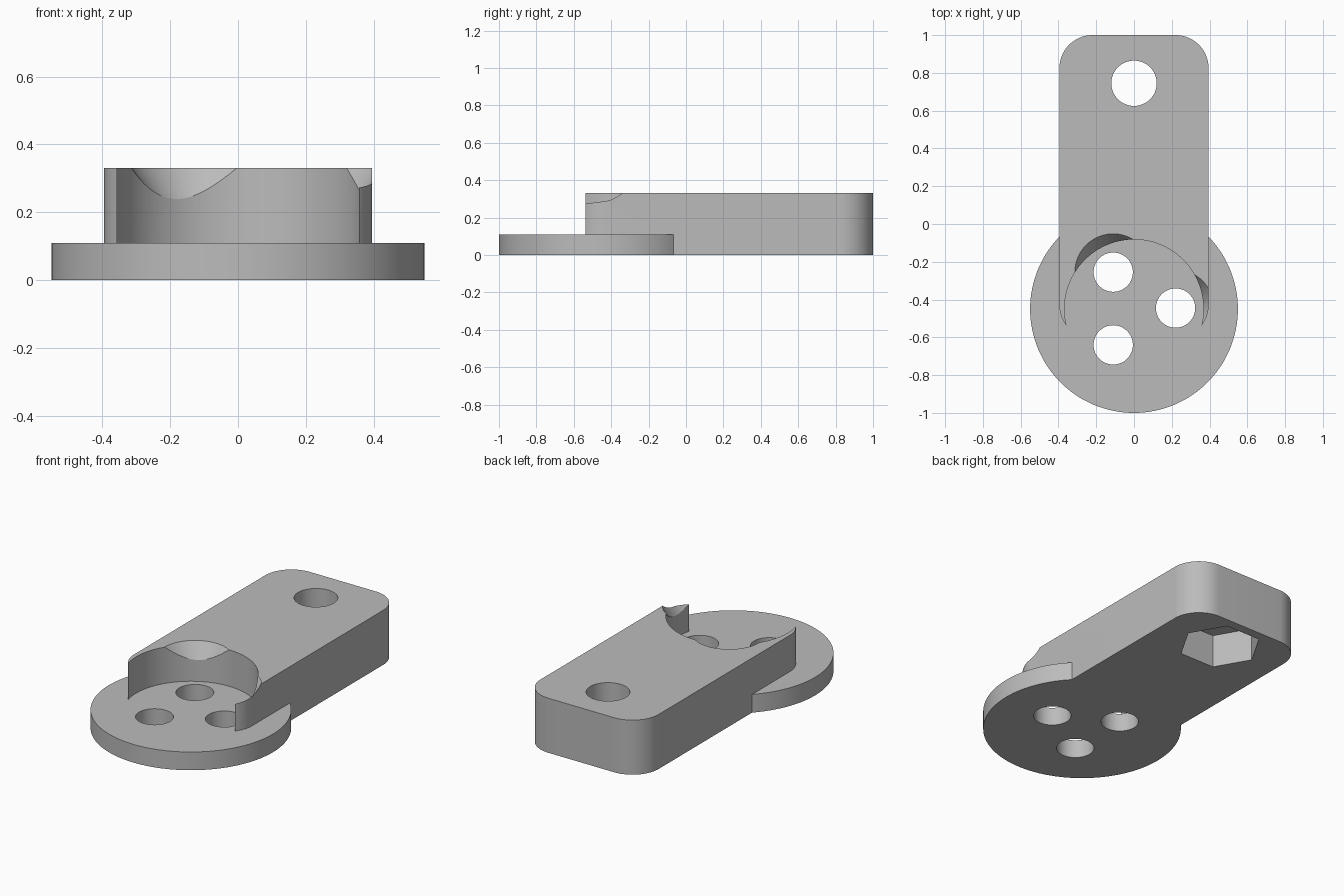
import bpy, bmesh, math

cube = bpy.data.objects.get("Cube")
if cube:
    bpy.data.objects.remove(cube, do_unlink=True)

HEIGHT, PLATE = 0.33, 0.11
ARM_HALF = 0.395
DISC_Y = -0.45
NUT_Y = 0.745
SCREWS = [(-0.11, -0.255), (0.22, -0.445), (-0.11, -0.64)]

grey = bpy.data.materials.new("plain_grey")
grey.use_nodes = True
colour = (0.5, 0.5, 0.5, 1)
grey.diffuse_color = colour
grey.node_tree.nodes["Principled BSDF"].inputs["Base Color"].default_value = colour


def finish(name, bm):
    mesh = bpy.data.meshes.new(name)
    bm.to_mesh(mesh)
    bm.free()
    mesh.materials.append(grey)
    obj = bpy.data.objects.new(name, mesh)
    bpy.context.collection.objects.link(obj)
    return obj


def round_part(name, x, y, z0, z1, r0, r1=None, sides=96):
    """Upright cylinder, prism or cone between two heights."""
    bm = bmesh.new()
    bmesh.ops.create_cone(bm, cap_ends=True, segments=sides, radius1=r0,
                          radius2=r0 if r1 is None else r1, depth=z1 - z0)
    bmesh.ops.translate(bm, verts=bm.verts, vec=(x, y, (z0 + z1) / 2))
    return finish(name, bm)


def combine(target, tool, operation):
    """Apply a boolean and discard the tool."""
    mod = target.modifiers.new(operation.lower(), 'BOOLEAN')
    mod.operation, mod.solver, mod.object = operation, 'EXACT', tool
    bpy.context.view_layer.objects.active = target
    bpy.ops.object.modifier_apply(modifier=mod.name)
    bpy.data.objects.remove(tool, do_unlink=True)


# Arm: a block with four rounded upright corners
y0, y1 = -0.605, 1.0
bm = bmesh.new()
bmesh.ops.create_cube(bm, size=1)
bmesh.ops.scale(bm, verts=bm.verts, vec=(2 * ARM_HALF, y1 - y0, HEIGHT))
bmesh.ops.translate(bm, verts=bm.verts, vec=(0, (y0 + y1) / 2, HEIGHT / 2))
upright = [e for e in bm.edges
           if abs(e.verts[0].co.z - e.verts[1].co.z) > HEIGHT / 2]
bmesh.ops.bevel(bm, geom=upright, offset=0.175, segments=16, profile=0.5,
                affect='EDGES')
bracket = finish("mounting_bracket", bm)

# Round pocket above the disc, leaving two thin horns
combine(bracket, round_part("pocket_cutter", 0, DISC_Y, PLATE / 2, 0.5, 0.368, sides=128),
        'DIFFERENCE')

# Disc base joined to the arm
combine(bracket, round_part("base_disc", 0, DISC_Y, 0, PLATE, 0.55, sides=128), 'UNION')

# Screw holes with flared tool clearance
for x, y in SCREWS:
    combine(bracket, round_part("screw_hole", x, y, -0.1, 0.2, 0.104, sides=64), 'DIFFERENCE')
    slope = 0.65
    low, high = 0.13, 0.4
    combine(bracket, round_part("clearance_cone", x, y, low, high,
                                0.203 - slope * (HEIGHT - low),
                                0.203 + slope * (high - HEIGHT)), 'DIFFERENCE')

# Bolt hole with a six-sided nut recess underneath
combine(bracket, round_part("bolt_hole", 0, NUT_Y, -0.1, 0.5, 0.12, sides=64), 'DIFFERENCE')
nut = round_part("nut_recess", 0, NUT_Y, -0.1, 0.2, 0.23, sides=6)
# Turn the recess so two corners point sideways
for v in nut.data.vertices:
    dx, dy = v.co.x, v.co.y - NUT_Y
    angle = round(math.atan2(dy, dx) / (math.pi / 3) - 0.01) * math.pi / 3
    v.co.x, v.co.y = 0.23 * math.cos(angle), NUT_Y + 0.23 * math.sin(angle)
combine(bracket, nut, 'DIFFERENCE')

# Smooth curved walls, crisp edges
bpy.ops.object.select_all(action='DESELECT')
bracket.select_set(True)
bpy.context.view_layer.objects.active = bracket
bpy.ops.object.shade_smooth_by_angle(angle=math.radians(25))
